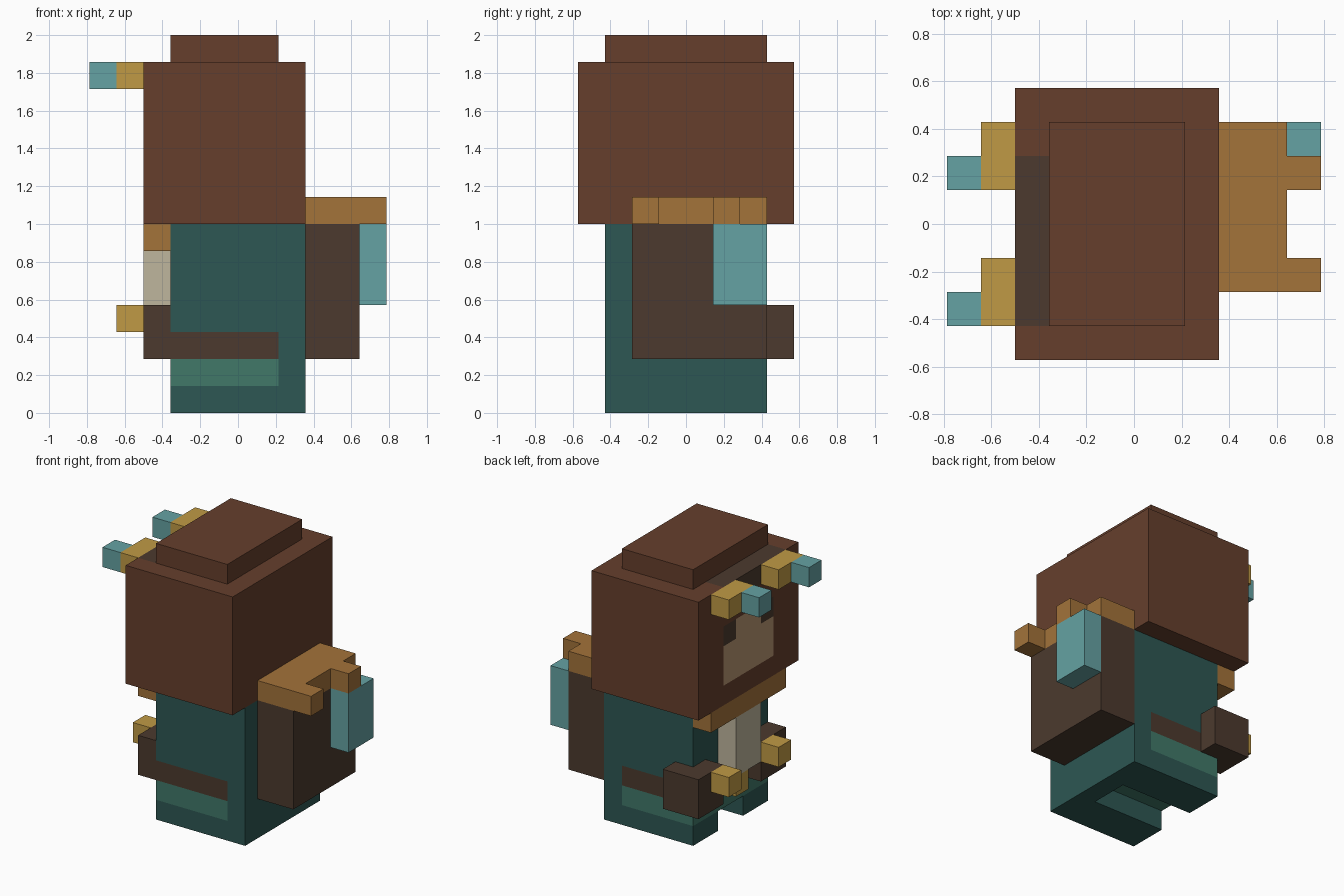
import bpy
import bmesh
from mathutils import Vector

cube = bpy.data.objects.get("Cube")
if cube:
    bpy.data.objects.remove(cube, do_unlink=True)

UNIT = 1 / 7                      # size of one block
ORIGIN = Vector((-5.5, 0, 0))     # block coordinates to centred coordinates

COLOURS = {
    "brown": (102, 63, 44),
    "dark_brown": (76, 58, 46),
    "deep_teal": (45, 87, 83),
    "green": (65, 120, 105),
    "orange_brown": (163, 115, 58),
    "gold": (192, 154, 69),
    "light_teal": (101, 162, 163),
    "cream": (191, 182, 157),
    "tan": (184, 150, 115),
}


def linear(c):
    c /= 255
    return c / 12.92 if c <= 0.04045 else ((c + 0.055) / 1.055) ** 2.4


def make_material(name, rgb):
    mat = bpy.data.materials.new(name)
    mat.use_nodes = True
    colour = (*[linear(c) for c in rgb], 1)
    mat.diffuse_color = colour
    bsdf = mat.node_tree.nodes["Principled BSDF"]
    bsdf.inputs["Base Color"].default_value = colour
    bsdf.inputs["Roughness"].default_value = 0.9
    return mat


MATS = {name: make_material(name, rgb) for name, rgb in COLOURS.items()}


def blocks(name, *boxes):
    """Fill boxes of blocks (colour, x range, y range, z range); later boxes
    repaint earlier ones and the colour None carves. Only the skin is built."""
    cells = {}
    for colour, xs, ys, zs in boxes:
        for x in range(*xs):
            for y in range(*ys):
                for z in range(*zs):
                    cells[x, y, z] = colour
    cells = {c: colour for c, colour in cells.items() if colour}
    used = sorted(set(cells.values()))
    bm = bmesh.new()
    for cell, colour in cells.items():
        for axis in range(3):
            for side in (0, 1):
                step = [0, 0, 0]
                step[axis] = 2 * side - 1
                if tuple(a + b for a, b in zip(cell, step)) in cells:
                    continue
                u, v = (axis + 1) % 3, (axis + 2) % 3
                ring = []
                for du, dv in ((0, 0), (1, 0), (1, 1), (0, 1)):
                    p = Vector(cell)
                    p[axis] += side
                    p[u] += du
                    p[v] += dv
                    ring.append(bm.verts.new((p + ORIGIN) * UNIT))
                face = bm.faces.new(ring if side else ring[::-1])
                face.material_index = used.index(colour)
    # Merge the skin into large flat faces, keeping colour borders
    bmesh.ops.remove_doubles(bm, verts=bm.verts, dist=UNIT / 100)
    bmesh.ops.dissolve_limit(bm, angle_limit=0.01, verts=bm.verts,
                             edges=bm.edges, delimit={'MATERIAL'})
    mesh = bpy.data.meshes.new(name)
    bm.to_mesh(mesh)
    bm.free()
    for colour in used:
        mesh.materials.append(MATS[colour])
    obj = bpy.data.objects.new(name, mesh)
    bpy.context.collection.objects.link(obj)


# Body with trim on three sides and a gap between the feet
blocks("body",
       ("deep_teal", (3, 8), (-3, 3), (0, 7)),
       ("green", (3, 7), (-3, 3), (1, 2)),
       ("dark_brown", (3, 7), (-3, 3), (2, 3)),
       (None, (3, 7), (-1, 1), (0, 1)))

# Head with forelock, face and eyes
blocks("head",
       ("brown", (2, 8), (-4, 4), (7, 13)),
       ("dark_brown", (2, 3), (-3, 2), (12, 13)),
       ("tan", (2, 3), (-2, 2), (8, 11)),
       ("dark_brown", (2, 3), (1, 2), (10, 11)),
       ("dark_brown", (2, 3), (-2, -1), (10, 11)))
blocks("cap", ("brown", (3, 7), (-3, 3), (13, 14)))

# Gold brow ornaments with teal tips
for side, y in (("left", -3), ("right", 1)):
    blocks(side + "_brow_ornament",
           ("gold", (1, 2), (y, y + 2), (12, 13)),
           ("light_teal", (0, 1), (y, y + 1), (12, 13)))

# Collar, beard and buckle
blocks("collar", ("orange_brown", (2, 3), (-3, 3), (6, 7)))
blocks("beard", ("cream", (2, 3), (-1, 1), (3, 6)))
blocks("buckle", ("gold", (2, 3), (0, 1), (2, 3)))

# Arms and hands
blocks("right_arm", ("dark_brown", (2, 4), (2, 4), (2, 4)))
blocks("left_arm", ("dark_brown", (2, 3), (-3, -1), (2, 4)))
blocks("right_hand", ("gold", (1, 2), (2, 3), (3, 4)))
blocks("left_hand", ("gold", (1, 2), (-2, -1), (3, 4)))

# Backpack with flap, two straps and a bedroll
blocks("backpack", ("dark_brown", (8, 10), (-2, 3), (2, 7)))
blocks("backpack_flap",
       ("orange_brown", (8, 10), (-2, 3), (7, 8)),
       ("orange_brown", (10, 11), (-2, -1), (7, 8)),
       ("orange_brown", (10, 11), (1, 2), (7, 8)))
blocks("bedroll", ("light_teal", (10, 11), (1, 3), (4, 7)))
